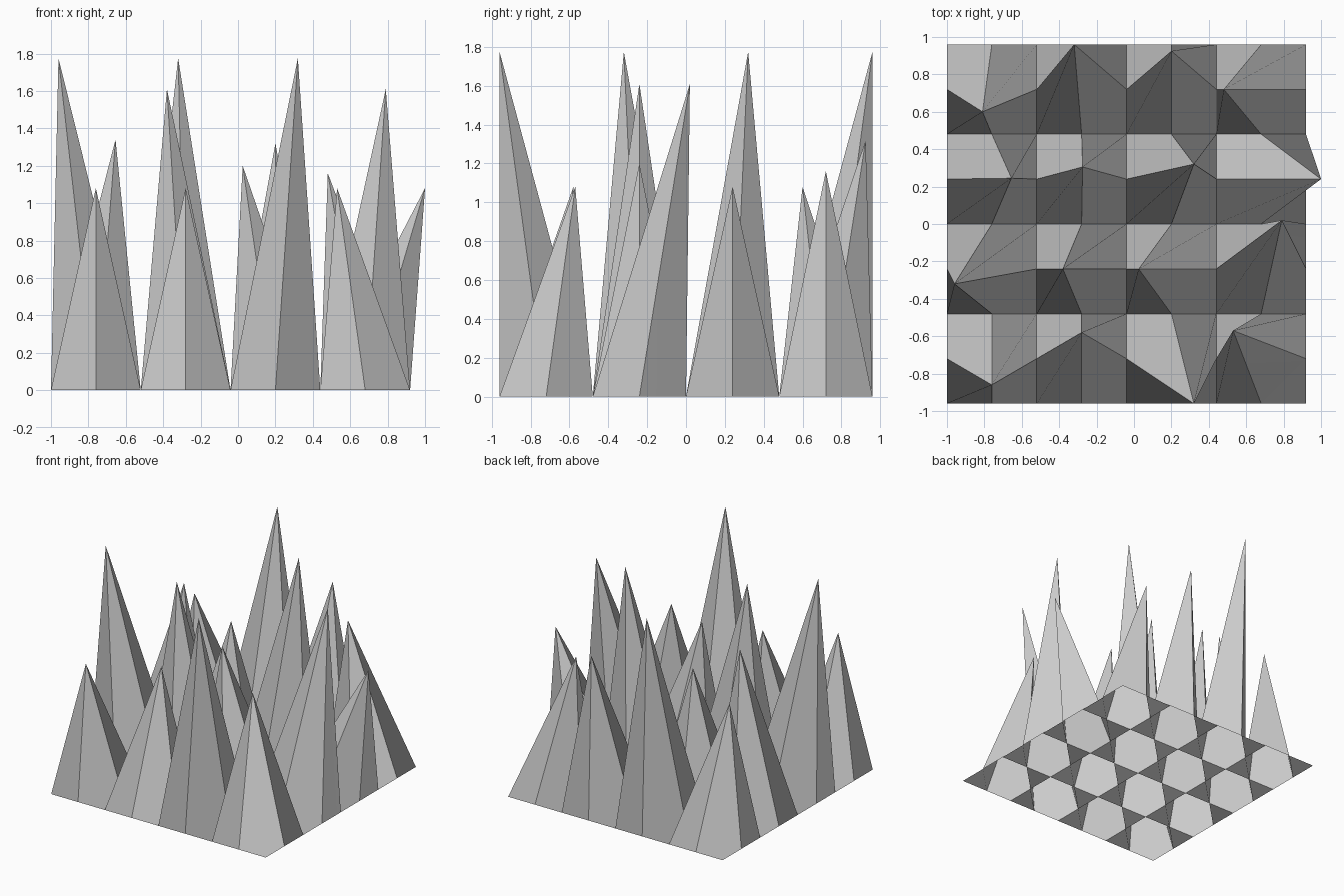
import bpy
from mathutils import Vector

cube = bpy.data.objects.get("Cube")
if cube:
    bpy.data.objects.remove(cube, do_unlink=True)

GREY = (0.6, 0.6, 0.6, 1.0)
stone = bpy.data.materials.new("light_grey")
stone.use_nodes = True
stone.diffuse_color = GREY
stone.node_tree.nodes["Principled BSDF"].inputs["Base Color"].default_value = GREY

COUNT = 4            # spikes along each side
STEP = 0.24          # half a spike cell
LEFT, FRONT = -1.0, -0.96

# Spike tips, one row per line, front row first
TIPS = [
    [(-0.76, -0.86, 1.08), (-0.28, -0.58, 1.08), (0.32, -0.96, 1.775), (0.53, -0.57, 1.08)],
    [(-0.96, -0.32, 1.775), (-0.38, -0.24, 1.61), (0.025, -0.24, 1.2), (0.79, 0.02, 1.61)],
    [(-0.655, 0.245, 1.34), (-0.275, 0.305, 1.11), (0.32, 0.32, 1.775), (1.0, 0.24, 1.08)],
    [(-0.81, 0.6, 1.08), (-0.32, 0.96, 1.775), (0.2, 0.925, 1.32), (0.48, 0.72, 1.16)],
]


def grid_point(i, j):
    """Odd grid points are pulled up into tips, the rest lie on the ground."""
    if i % 2 and j % 2:
        return Vector(TIPS[j // 2][i // 2])
    return Vector((LEFT + i * STEP, FRONT + j * STEP, 0))


# Spike field: an open square grid, every square split along the same diagonal
n = 2 * COUNT
points = [grid_point(i, j) for j in range(n + 1) for i in range(n + 1)]
triangles, normals = [], []
for j in range(n):
    for i in range(n):
        a = j * (n + 1) + i
        b, c, d = a + 1, a + n + 2, a + n + 1
        triangles += [(a, b, c), (a, c, d)]
        # both halves of a square share one shading direction
        facing = (points[c] - points[a]).cross(points[d] - points[b]).normalized()
        normals += [facing] * 6

mesh = bpy.data.meshes.new("spikes")
mesh.from_pydata(points, [], triangles, shade_flat=False)
mesh.normals_split_custom_set(normals)
mesh.materials.append(stone)
spikes = bpy.data.objects.new("spikes", mesh)
bpy.context.collection.objects.link(spikes)
